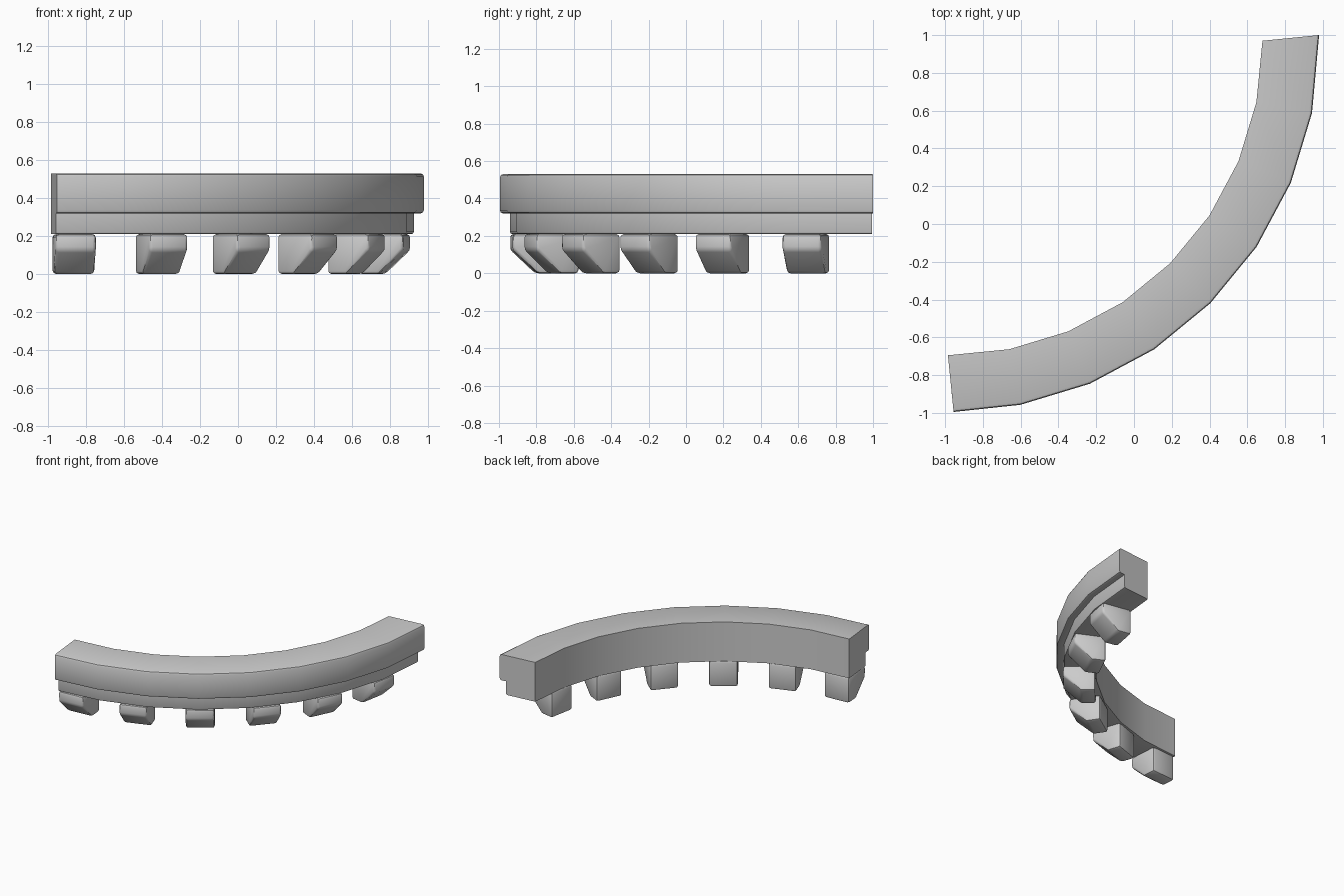
import bpy, bmesh
from math import radians, cos, sin

if "Cube" in bpy.data.objects:
    bpy.data.objects.remove(bpy.data.objects["Cube"])

CX, CY = -0.985, 0.97          # centre of the quarter-circle sweep
R_IN, R_OUT = 1.665, 1.965
SEGMENTS = 8


def make_object(name, bm, angle=30):
    bmesh.ops.recalc_face_normals(bm, faces=bm.faces)
    mesh = bpy.data.meshes.new(name)
    bm.to_mesh(mesh)
    bm.free()
    ob = bpy.data.objects.new(name, mesh)
    bpy.context.collection.objects.link(ob)
    bpy.ops.object.select_all(action='DESELECT')
    ob.select_set(True)
    bpy.context.view_layer.objects.active = ob
    bpy.ops.object.shade_smooth_by_angle(angle=radians(angle))
    return ob


def place(r, t, a):
    """Point at radius r and angle a, shifted by t along the tangent."""
    return CX + r * cos(a) - t * sin(a), CY + r * sin(a) + t * cos(a)


# Stepped moulding swept around the quarter arc, with slightly slanted ends
profile = [(R_IN, 0.21), (1.90, 0.21), (1.908, 0.213), (1.912, 0.222),
           (1.912, 0.32), (1.948, 0.32), (1.960, 0.325), (R_OUT, 0.337),
           (R_OUT, 0.513), (1.960, 0.525), (1.948, 0.53), (R_IN, 0.53)]
bm = bmesh.new()
rings = []
for i in range(SEGMENTS + 1):
    a = radians(-90 + 90 * i / SEGMENTS)
    slant = 0.1 if i in (0, SEGMENTS) else 0.0
    rings.append([bm.verts.new((*place(r, slant * (r - R_IN), a), z))
                  for r, z in profile])
n = len(profile)
for p, q in zip(rings, rings[1:]):
    for j in range(n):
        k = (j + 1) % n
        bm.faces.new((p[j], p[k], q[k], q[j]))
bm.faces.new(rings[0])
bm.faces.new(rings[-1])
make_object("curved_moulding", bm)

# Six bracket blocks with a chamfered outer foot and rounded edges
block = [(R_IN, 0.0), (1.775, 0.0), (1.908, 0.125), (1.908, 0.21), (R_IN, 0.21)]
HALF = 0.107
for i in range(6):
    a = radians(-86.1 + 15.1 * i)
    bm = bmesh.new()
    sides = [[bm.verts.new((*place(r, t, a), z)) for r, z in block]
             for t in (-HALF, HALF)]
    for s in sides:
        bm.faces.new(s)
    for j in range(len(block)):
        k = (j + 1) % len(block)
        bm.faces.new((sides[0][j], sides[0][k], sides[1][k], sides[1][j]))
    bmesh.ops.recalc_face_normals(bm, faces=bm.faces)
    bmesh.ops.bevel(bm, geom=bm.edges[:], offset=0.018, segments=2,
                    profile=0.5, affect='EDGES', clamp_overlap=True)
    make_object(f"bracket_block_{i + 1}", bm, 40)
